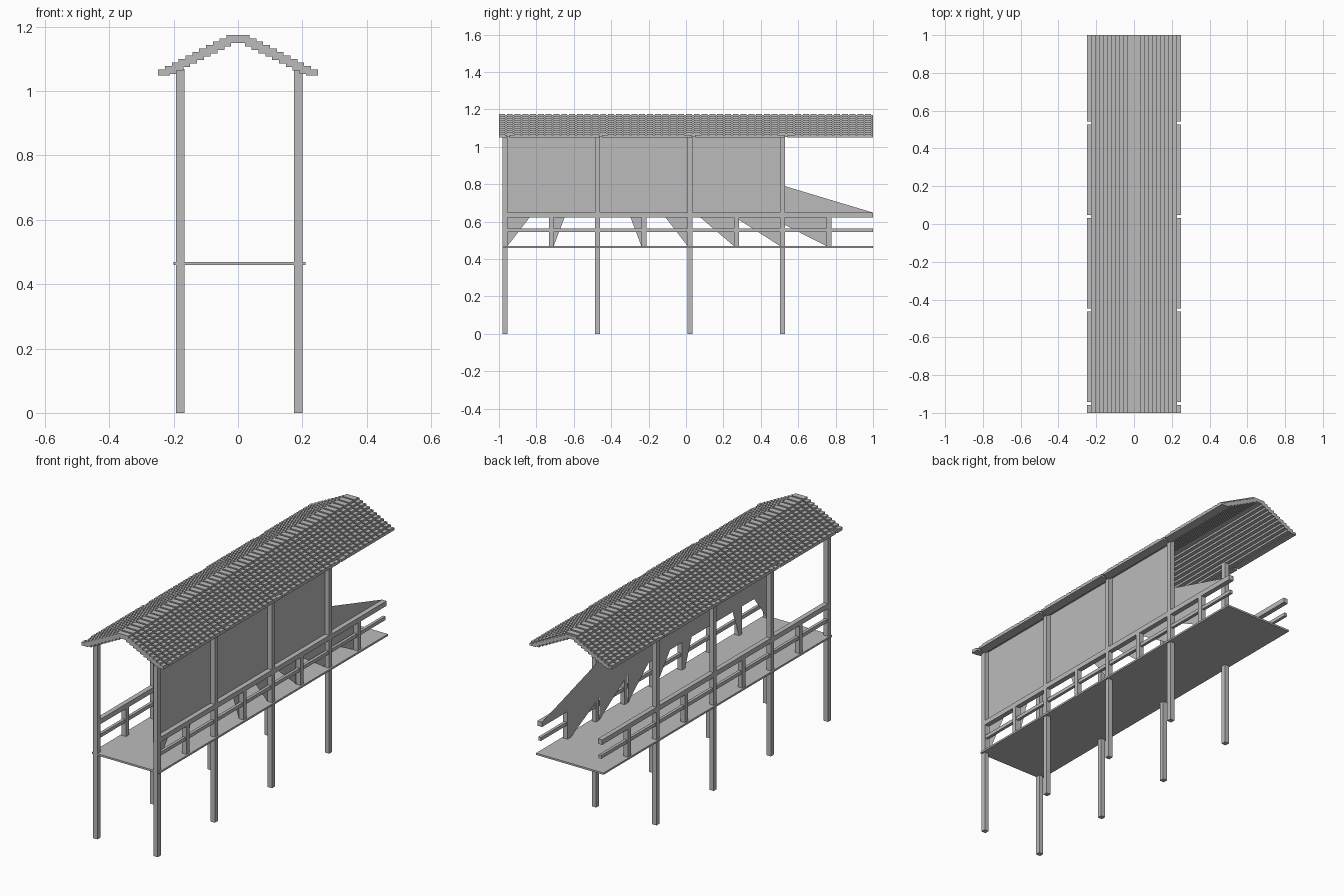
import bpy, bmesh
from mathutils import Matrix, Vector

if "Cube" in bpy.data.objects:
    bpy.data.objects.remove(bpy.data.objects["Cube"], do_unlink=True)

mat = bpy.data.materials.new("plain grey")
mat.use_nodes = True
GREY = (0.5, 0.5, 0.5, 1)
mat.diffuse_color = GREY
mat.node_tree.nodes["Principled BSDF"].inputs["Base Color"].default_value = GREY


def add_box(bm, x0, x1, y0, y1, z0, z1):
    centre = Vector((x0 + x1, y0 + y1, z0 + z1)) / 2
    size = Matrix.Diagonal((abs(x1 - x0), y1 - y0, z1 - z0, 1))
    bmesh.ops.create_cube(bm, size=1, matrix=Matrix.Translation(centre) @ size)


def finish(bm, name):
    mesh = bpy.data.meshes.new(name)
    bm.to_mesh(mesh)
    bm.free()
    mesh.materials.append(mat)
    obj = bpy.data.objects.new(name, mesh)
    bpy.context.collection.objects.link(obj)
    return obj


def box(name, *bounds):
    bm = bmesh.new()
    add_box(bm, *bounds)
    return finish(bm, name)


MID, SPREAD, HALF = 0.004, 0.183, 0.0132
BAY = 0.495
FLOOR, RAIL_LOW, RAIL_TOP = 0.469, 0.621, 0.648
post_ys = [-0.968 + BAY * i for i in range(4)]
baluster_ys = [y + BAY / 2 for y in post_ys]

# walkway floor
box("floor", -0.2, 0.209, -0.98, 1, 0.459, FLOOR)

# posts and railings on both sides
for side, label in ((-1, "right"), (1, "left")):
    x = MID + side * SPREAD
    for i, y in enumerate(post_ys):
        box(f"{label}_post_{i + 1}", x - HALF, x + HALF, y - HALF, y + HALF, 0, 1.068)
    for i, y in enumerate(baluster_ys):
        box(f"{label}_rail_post_{i + 1}", x - HALF, x + HALF, y - HALF, y + HALF, FLOOR, RAIL_LOW)
    box(f"{label}_top_rail", x - HALF, x + HALF, post_ys[0], 1, RAIL_LOW, RAIL_TOP)
    box(f"{label}_middle_rail", x - 0.008, x + 0.008, post_ys[0], 1, 0.543, 0.562)

# side wall sheet, with a sloped end and braces fanning out to every post foot
wall_x = MID + SPREAD - HALF - 0.001
apex = (post_ys[1], 1.09)
end_y = post_ys[3]
wall = bmesh.new()


def sheet(points):
    wall.faces.new([wall.verts.new((wall_x, y, z)) for y, z in points])


slope = (RAIL_TOP - apex[1]) / (1 - apex[0])
sheet([(post_ys[0] - HALF, RAIL_LOW), (end_y, RAIL_LOW), (end_y, 1.07), (post_ys[0] - HALF, 1.07)])
sheet([(end_y, RAIL_LOW), (1, RAIL_LOW), (1, RAIL_TOP), (end_y, apex[1] + slope * (end_y - apex[0]))])
for y in post_ys + baluster_ys:
    if y == apex[0]:
        continue
    foot = y + (HALF if y < apex[0] else -HALF)
    reach = (RAIL_LOW - FLOOR) / (apex[1] - FLOOR)
    sheet([(foot, FLOOR), (foot + (apex[0] - foot) * reach, RAIL_LOW), (foot, RAIL_LOW)])
finish(wall, "side_wall")

# stepped roof: overlapping courses carrying rows of raised tiles
COURSES, STEP, DROP = 11, 0.0212, 0.0108
TILES = 48
PITCH = 2 / TILES
seams = [y + 0.018 for y in post_ys]
edges = [-1] + seams + [1]
for side, label in ((-1, "right"), (1, "left")):
    base, tiles = bmesh.new(), bmesh.new()
    for c in range(COURSES):
        inner, outer = c * STEP, c * STEP + 0.036
        top = 1.17 - c * DROP
        last = c == COURSES - 1
        for a, b in zip(edges, edges[1:]):
            gap = 0.007 if last else 0
            add_box(base, side * inner, side * outer, a + gap * (a > -1), b - gap * (b < 1),
                    top - (0.013 if last else 0.02), top)
        for t in range(TILES):
            y = -1 + t * PITCH
            if last and any(y - 0.01 < s < y + PITCH for s in seams):
                continue
            add_box(tiles, side * inner, side * outer, y, y + PITCH * 0.76, top - 0.002, top + 0.005)
    finish(base, f"{label}_roof_courses")
    finish(tiles, f"{label}_roof_tiles")
